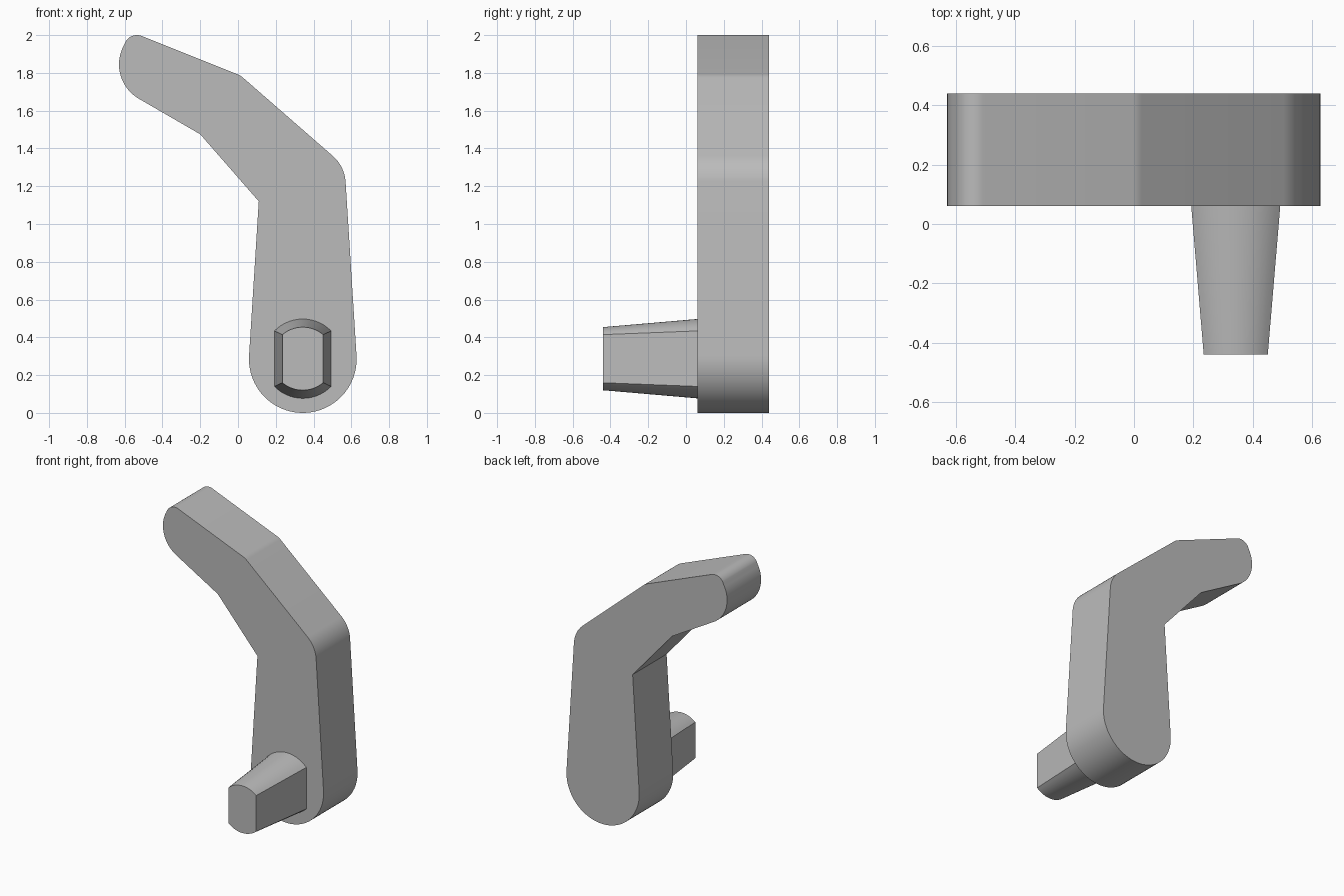
import bpy, bmesh
from math import radians, cos, sin, asin, degrees

if "Cube" in bpy.data.objects:
    bpy.data.objects.remove(bpy.data.objects["Cube"], do_unlink=True)

grey = bpy.data.materials.new("plain grey")
grey.use_nodes = True
colour = (0.5, 0.5, 0.5, 1)
grey.diffuse_color = colour
grey.node_tree.nodes["Principled BSDF"].inputs["Base Color"].default_value = colour


def arc(cx, cz, r, start, end, steps):
    """Points on an arc in the x-z plane, angles in degrees."""
    angles = [radians(start + (end - start) * i / steps) for i in range(steps + 1)]
    return [(cx + r * cos(a), cz + r * sin(a)) for a in angles]


def loft(name, front, back, y_front, y_back):
    """Solid between two matching outlines."""
    bm = bmesh.new()
    f = [bm.verts.new((x, y_front, z)) for x, z in front]
    b = [bm.verts.new((x, y_back, z)) for x, z in back]
    bm.faces.new(f)
    bm.faces.new(b[::-1])
    for i in range(len(f)):
        j = (i + 1) % len(f)
        bm.faces.new((f[i], b[i], b[j], f[j]))
    bmesh.ops.recalc_face_normals(bm, faces=bm.faces)
    mesh = bpy.data.meshes.new(name)
    bm.to_mesh(mesh)
    bm.free()
    mesh.materials.append(grey)
    obj = bpy.data.objects.new(name, mesh)
    bpy.context.collection.objects.link(obj)
    bpy.ops.object.select_all(action="DESELECT")
    obj.select_set(True)
    bpy.context.view_layer.objects.active = obj
    bpy.ops.object.shade_smooth_by_angle(angle=radians(15))
    return obj


# Bent lever arm: rounded foot, elbow, soft peak and rounded tip
outline = (
    arc(0.343, 0.285, 0.285, -183.5, 3.5, 40)
    + arc(0.37, 1.21, 0.2, 3.5, 48.5, 12)
    + arc(-0.04, 1.70, 0.1, 48.5, 68, 4)
    + arc(-0.535, 1.93, 0.07, 68, 150, 12)
    + arc(-0.42, 1.845, 0.21, 150, 241.5, 20)
    + [(-0.2, 1.475), (0.11, 1.12)]
)
loft("lever_arm", outline, outline, 0.06, 0.44)


# Tapered peg: round top and bottom, flat sides
def peg_section(r, half_width):
    a = degrees(asin(half_width / r))
    return (arc(0.343, 0.287, r, 90 - a, 90 + a, 14)
            + arc(0.343, 0.287, r, 270 - a, 270 + a, 14))


loft("peg", peg_section(0.167, 0.108), peg_section(0.21, 0.15), -0.44, 0.06)
